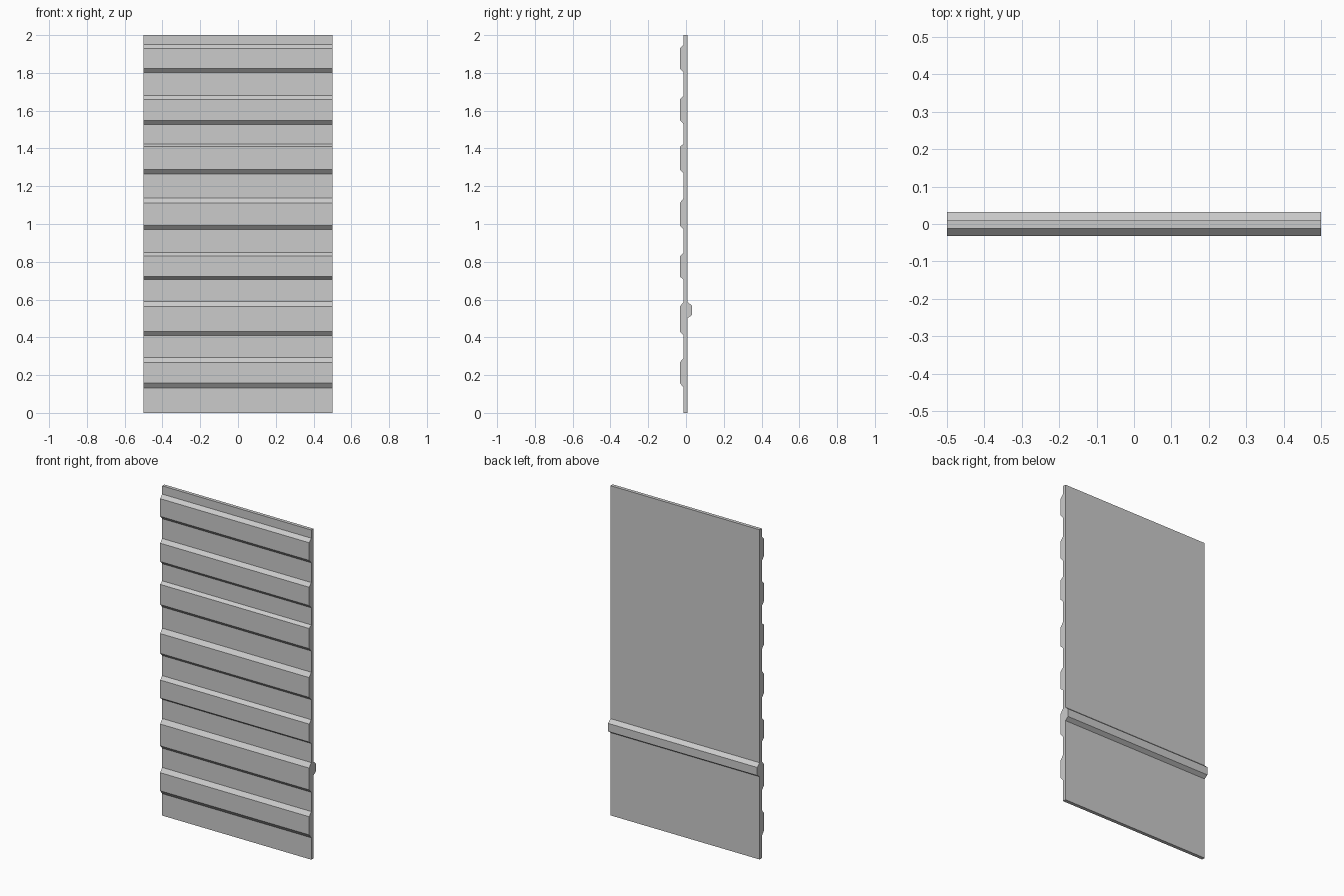
import bpy
import bmesh

WIDTH, HEIGHT = 1.0, 2.0
FRONT, BACK = -0.012, 0.009      # faces of the flat sheet
CREST = 0.032                    # how far the ribs reach from the centre

# Each rib: base bottom, crest bottom, crest top, base top
RIBS = [
    (0.133, 0.158, 0.268, 0.292),
    (0.409, 0.431, 0.563, 0.589),
    (0.705, 0.721, 0.830, 0.849),
    (0.971, 0.992, 1.112, 1.137),
    (1.266, 1.288, 1.410, 1.424),
    (1.528, 1.549, 1.660, 1.681),
    (1.801, 1.823, 1.930, 1.950),
]
RAIL = (0.502, 0.518, 0.567, 0.587)

cube = bpy.data.objects.get("Cube")
if cube:
    bpy.data.objects.remove(cube, do_unlink=True)

grey = bpy.data.materials.new("light grey metal")
grey.use_nodes = True
colour = (0.6, 0.6, 0.6, 1.0)
grey.diffuse_color = colour
grey.node_tree.nodes["Principled BSDF"].inputs["Base Color"].default_value = colour


def rib_points(levels, base, crest):
    """Trapezoid outline of one rib, from bottom to top."""
    return list(zip((base, crest, crest, base), levels))


def extrude_profile(name, points):
    """Sweep a (y, z) outline across the full width as a closed solid."""
    bm = bmesh.new()
    end = bm.faces.new([bm.verts.new((-WIDTH / 2, y, z)) for y, z in points])
    swept = bmesh.ops.extrude_face_region(bm, geom=[end], use_keep_orig=True)
    moved = [v for v in swept["geom"] if isinstance(v, bmesh.types.BMVert)]
    bmesh.ops.translate(bm, vec=(WIDTH, 0, 0), verts=moved)
    bmesh.ops.recalc_face_normals(bm, faces=bm.faces)
    mesh = bpy.data.meshes.new(name)
    bm.to_mesh(mesh)
    bm.free()
    mesh.materials.append(grey)
    obj = bpy.data.objects.new(name, mesh)
    bpy.context.collection.objects.link(obj)
    return obj


# Sheet with the row of ribs pressed out of its front
outline = [(BACK, 0), (FRONT, 0)]
for levels in RIBS:
    outline += rib_points(levels, FRONT, -CREST)
outline += [(FRONT, HEIGHT), (BACK, HEIGHT)]
extrude_profile("ribbed_panel", outline)

# Single rail across the back
extrude_profile("back_rail", rib_points(RAIL, BACK, CREST))
